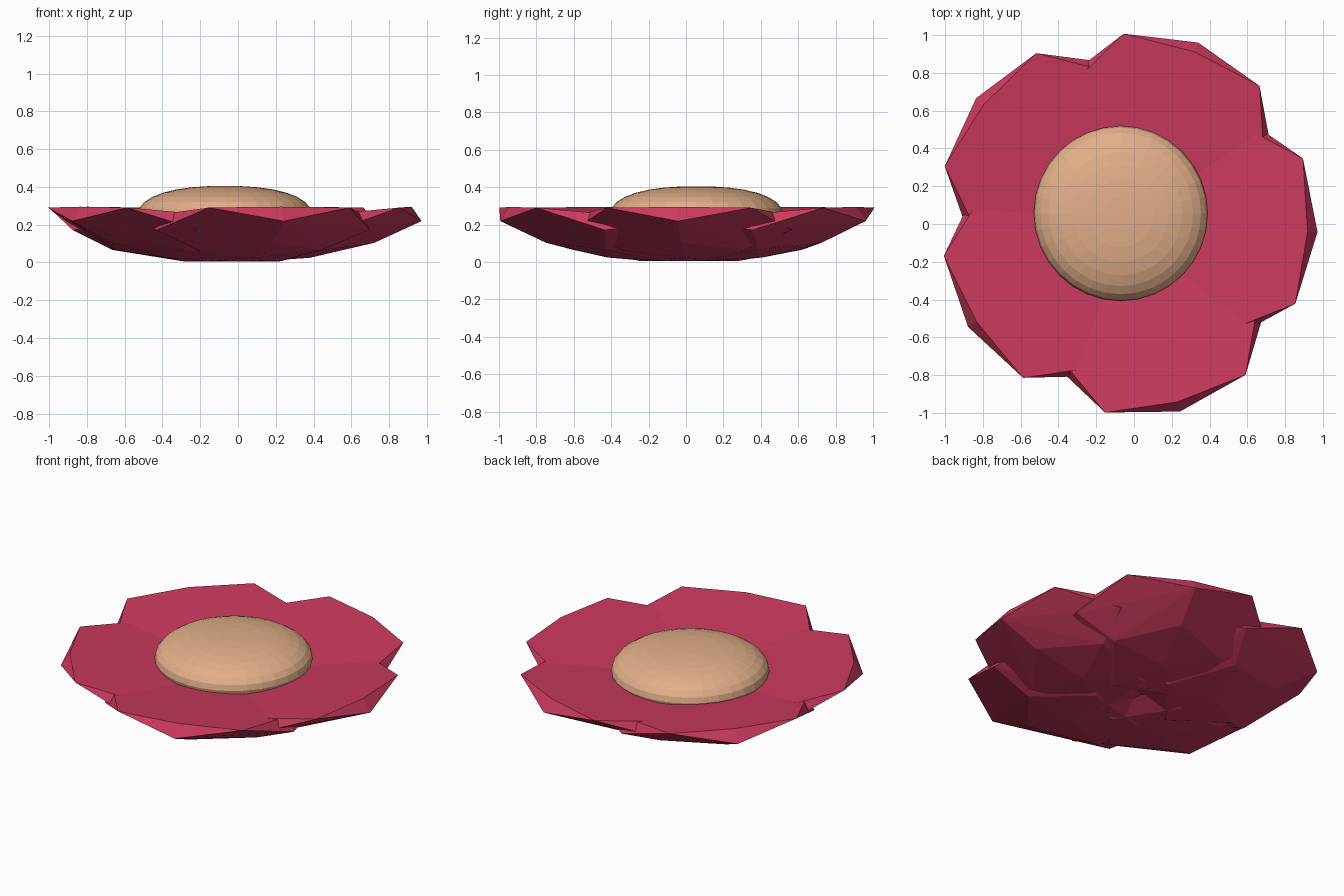
import bpy, bmesh
from math import cos, sin, radians
from mathutils import Matrix

if "Cube" in bpy.data.objects:
    bpy.data.objects.remove(bpy.data.objects["Cube"])


def material(name, color):
    m = bpy.data.materials.new(name)
    m.diffuse_color = (*color, 1)
    m.use_nodes = True
    m.node_tree.nodes["Principled BSDF"].inputs["Base Color"].default_value = m.diffuse_color
    return m


petal_mat = material("petal_pink", (0.60, 0.042, 0.115))
core_mat = material("core_tan", (0.76, 0.43, 0.25))


def ring(r, z, offset, slope=0.0):
    pts = []
    for i in range(5):
        x, y = r * cos(radians(offset + 72 * i)), r * sin(radians(offset + 72 * i))
        pts.append((x, y, z - slope * x))
    return pts


# Petal: faceted half bowl with a flat top, pointed corners and lower side points
def petal(i, reach):
    bm = bmesh.new()
    points = [(0, 0, 0.025)] + ring(0.35, 0.05, 0) + ring(0.615, 0.152, 0, 0.045)
    points += ring(0.655, 0.242, 36, 0.06) + ring(0.575, 0.242, 0, 0.06)
    for p in points:
        bm.verts.new(p)
    bmesh.ops.convex_hull(bm, input=bm.verts)
    bmesh.ops.recalc_face_normals(bm, faces=bm.faces)
    place = (Matrix.Translation((-0.025, 0.01, 0))
             @ Matrix.Rotation(radians(-3 + 72 * i), 4, 'Z')
             @ Matrix.Translation((reach, 0, 0))
             @ Matrix.Rotation(radians(-9), 4, 'Y'))
    bm.transform(place)
    me = bpy.data.meshes.new("petal")
    bm.to_mesh(me)
    bm.free()
    me.materials.append(petal_mat)
    ob = bpy.data.objects.new(f"petal_{i + 1}", me)
    bpy.context.collection.objects.link(ob)


for i, reach in enumerate((0.41, 0.43, 0.455, 0.43, 0.45)):
    petal(i, reach)

# Flower core: flattened sphere with a broad, level top
bpy.ops.mesh.primitive_uv_sphere_add(segments=32, ring_count=16, radius=1,
                                     location=(-0.07, 0.056, 0.256))
core = bpy.context.object
core.name = "flower_core"
for v in core.data.vertices:
    r = min(1.0, (v.co.x ** 2 + v.co.y ** 2) ** 0.5)
    h = max(0.0, 1 - r ** 2.4) ** (1 / 2.1)
    v.co.z = h if v.co.z > 0 else -h
core.scale = (0.46, 0.463, 0.149)
core.data.materials.append(core_mat)
